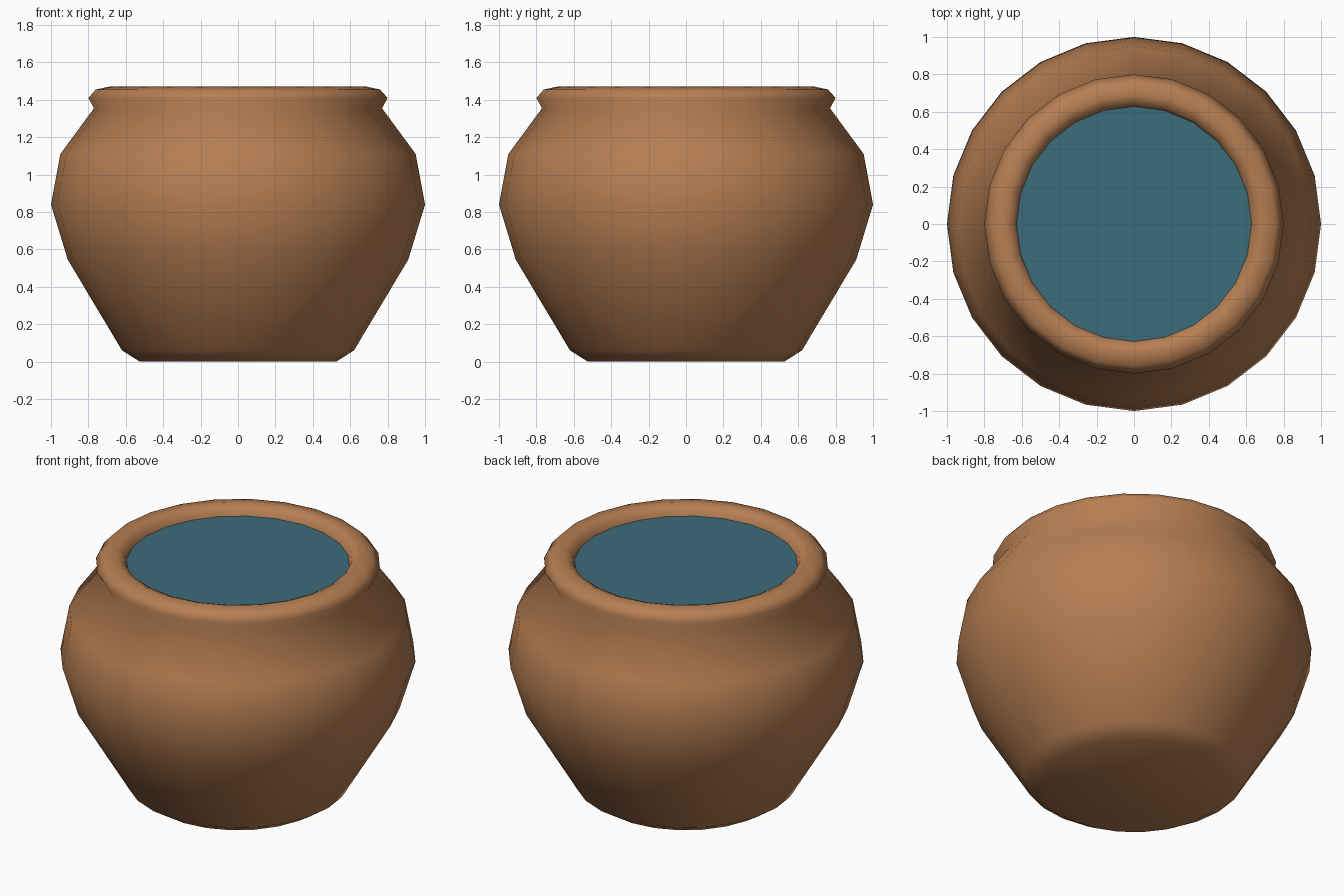
import bpy, math

if "Cube" in bpy.data.objects:
    bpy.data.objects.remove(bpy.data.objects["Cube"])

SIDES = 24


def ring(radius, z):
    return [(radius * math.cos(2 * math.pi * i / SIDES),
             radius * math.sin(2 * math.pi * i / SIDES), z) for i in range(SIDES)]


def make_part(name, profile, caps, color):
    """Lathe a list of (radius, z) points; caps lists the closed ends."""
    verts = [v for r, z in profile for v in ring(r, z)]
    faces = []
    for k in range(len(profile) - 1):
        for i in range(SIDES):
            j = (i + 1) % SIDES
            a, b = k * SIDES, (k + 1) * SIDES
            faces.append((a + i, a + j, b + j, b + i))
    if "bottom" in caps:
        faces.append(tuple(reversed(range(SIDES))))
    if "top" in caps:
        faces.append(tuple(range(len(verts) - SIDES, len(verts))))
    mesh = bpy.data.meshes.new(name)
    mesh.from_pydata(verts, [], faces)
    for p in mesh.polygons:
        p.use_smooth = True
    mat = bpy.data.materials.new(name + "_material")
    mat.diffuse_color = color
    mat.use_nodes = True
    mat.node_tree.nodes["Principled BSDF"].inputs["Base Color"].default_value = mat.diffuse_color
    mesh.materials.append(mat)
    obj = bpy.data.objects.new(name, mesh)
    bpy.context.collection.objects.link(obj)
    return obj


# Clay body: foot, belly, shoulder, neck, rolled rim and inner lip
make_part("pot", [
    (0.525, 0.0), (0.62, 0.06), (0.91, 0.545), (1.0, 0.84), (0.95, 1.11),
    (0.77, 1.355), (0.80, 1.41), (0.76, 1.455), (0.69, 1.47),
    (0.643, 1.45), (0.628, 1.41)], ["bottom"], (0.47, 0.21, 0.085, 1))

# Water surface just below the rim
make_part("water", [(0.628, 1.41)], ["top"], (0.045, 0.15, 0.2, 1))
